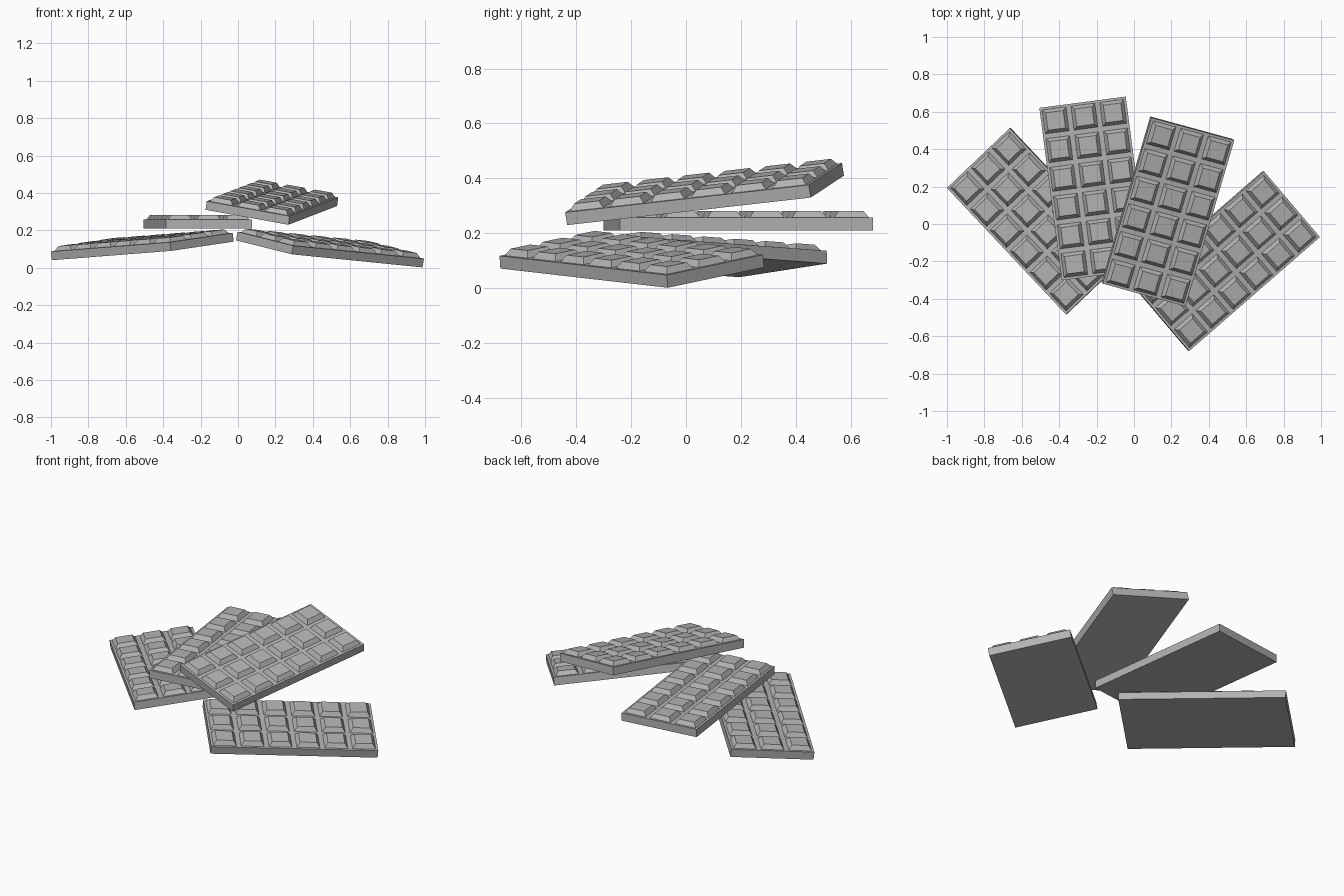
import bpy, bmesh
from mathutils import Vector, Matrix

cube = bpy.data.objects.get("Cube")
if cube:
    bpy.data.objects.remove(cube, do_unlink=True)

WIDTH, LENGTH, SLAB, BUMP = 0.466, 0.93, 0.047, 0.024
COLS, ROWS = 3, 6
BASE_HALF, TOP_HALF = 0.065, 0.047

grey = bpy.data.materials.new("bar grey")
grey.use_nodes = True
colour = (0.45, 0.45, 0.45, 1)
grey.diffuse_color = colour
grey.node_tree.nodes["Principled BSDF"].inputs["Base Color"].default_value = colour


def frustum(bm, x, y, z0, z1, bottom, top):
    """Add a box centred on x, y whose lower and upper half sizes may differ."""
    made = bmesh.ops.create_cube(bm, size=2)["verts"]
    for v in made:
        half, z = (top, z1) if v.co.z > 0 else (bottom, z0)
        v.co = (x + v.co.x * half[0], y + v.co.y * half[1], z)


def bar_mesh():
    bm = bmesh.new()
    # Plain slab
    half = (WIDTH / 2, LENGTH / 2)
    frustum(bm, 0, 0, 0, SLAB, half, half)
    # Grid of raised pieces with sloping sides
    for i in range(COLS):
        for j in range(ROWS):
            x = (i - (COLS - 1) / 2) * WIDTH / COLS
            y = (j - (ROWS - 1) / 2) * LENGTH / ROWS
            frustum(bm, x, y, SLAB - 0.001, SLAB + BUMP,
                    (BASE_HALF, BASE_HALF), (TOP_HALF, TOP_HALF))
    mesh = bpy.data.meshes.new("bar")
    bm.to_mesh(mesh)
    bm.free()
    mesh.materials.append(grey)
    return mesh


def place_bar(name, mesh, centre, across, along):
    """Place a bar by the centre of its underside and its two edge directions."""
    y = Vector(along).normalized()
    z = Vector(across).cross(y).normalized()
    x = y.cross(z)
    ob = bpy.data.objects.new(name, mesh)
    ob.matrix_world = Matrix.Translation(centre) @ Matrix((x, y, z)).transposed().to_4x4()
    bpy.context.collection.objects.link(ob)


bar = bar_mesh()
# Fanned stack of four bars
place_bar("right_bar", bar, (-0.509, 0.016, 0.09), (0.34, 0.32, 0.05), (-0.64, 0.68, -0.05))
place_bar("back_bar", bar, (-0.215, 0.19, 0.21), (0.46, 0.06, 0), (-0.12, 0.92, 0))
place_bar("top_bar", bar, (0.178, 0.071, 0.32), (0.445, -0.12, -0.08), (0.26, 0.885, 0.10))
place_bar("left_bar", bar, (0.488, -0.196, 0.074), (0.30, -0.355, -0.075), (0.70, 0.61, -0.07))
